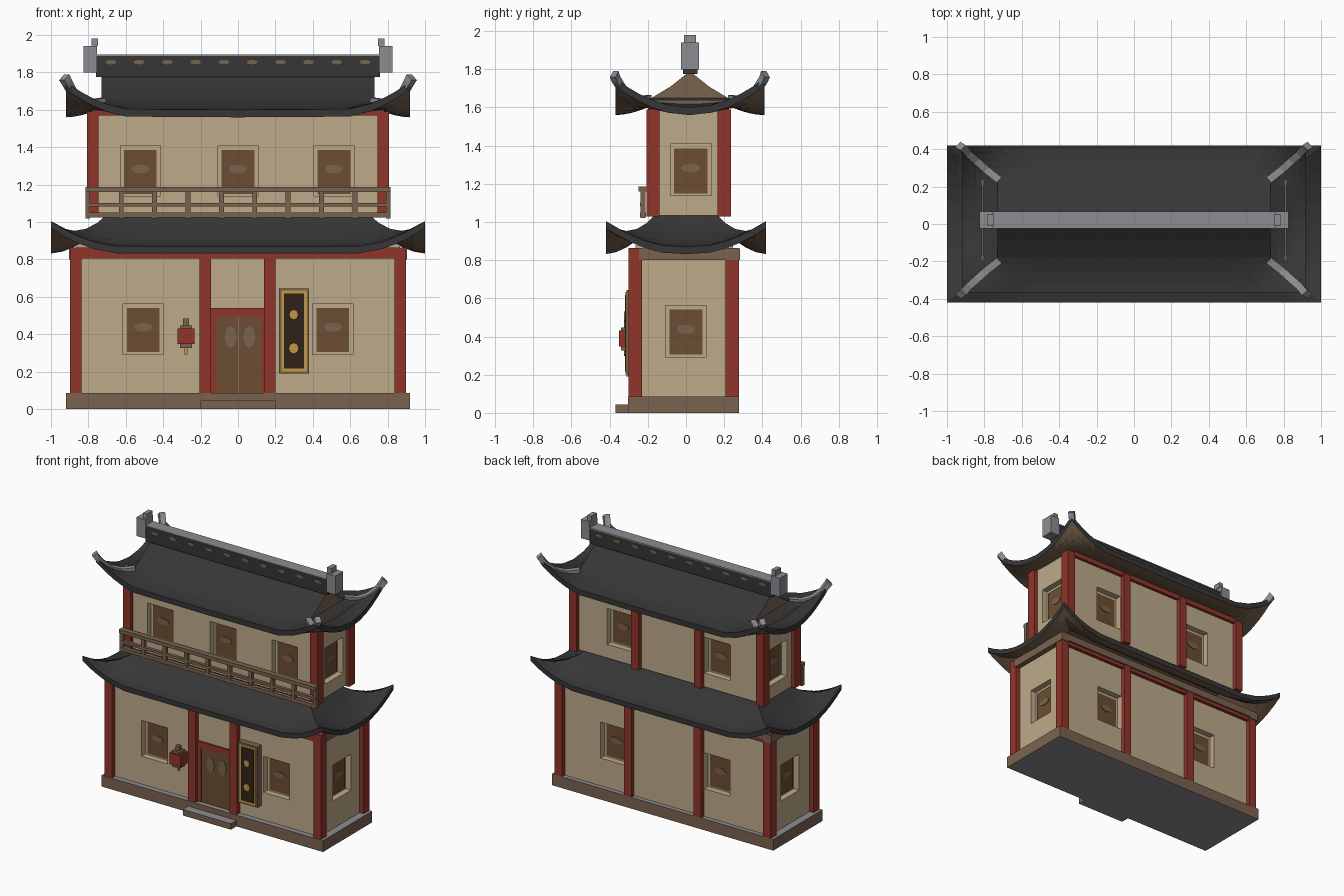
import bpy, bmesh, math
from mathutils import Matrix, Vector

if "Cube" in bpy.data.objects:
    bpy.data.objects.remove(bpy.data.objects["Cube"])


def mat(name, r, g, b):
    m = bpy.data.materials.new(name)
    lin = lambda c: ((c / 255 + 0.055) / 1.055) ** 2.4
    m.diffuse_color = (lin(r), lin(g), lin(b), 1)
    m.use_nodes = True
    m.node_tree.nodes["Principled BSDF"].inputs["Base Color"].default_value = m.diffuse_color
    return m


PLASTER = mat("plaster", 190, 170, 138)
RED = mat("red_paint", 144, 53, 42)
TILE = mat("dark_tile", 54, 54, 54)
WOOD = mat("worn_wood", 122, 99, 79)
BROWN = mat("lattice_brown", 107, 77, 50)
GREY = mat("stone_grey", 140, 140, 146)
GOLD = mat("gold", 196, 152, 70)
DARK = mat("sign_dark", 48, 34, 24)


def finish(name, bm, *mats):
    bmesh.ops.recalc_face_normals(bm, faces=bm.faces[:])
    me = bpy.data.meshes.new(name)
    bm.to_mesh(me)
    bm.free()
    for m in mats:
        me.materials.append(m)
    ob = bpy.data.objects.new(name, me)
    bpy.context.collection.objects.link(ob)
    return ob


def add_box(bm, x0, x1, y0, y1, z0, z1):
    mx = Matrix.Translation(((x0 + x1) / 2, (y0 + y1) / 2, (z0 + z1) / 2))
    bmesh.ops.create_cube(bm, size=1, matrix=mx @ Matrix.Diagonal((x1 - x0, y1 - y0, z1 - z0, 1)))


def boxes(name, m, items):
    bm = bmesh.new()
    for b in items:
        add_box(bm, *b)
    return finish(name, bm, m)


def wall_box(side, u, z, w, h, p0, p1):
    """Box on a wall: u along the wall, p0..p1 across it."""
    p0, p1 = sorted((p0, p1))
    if side in "FB":
        return (u - w / 2, u + w / 2, p0, p1, z - h / 2, z + h / 2)
    return (p0, p1, u - w / 2, u + w / 2, z - h / 2, z + h / 2)


def ovals(name, m, items):
    """Thin eight-sided plates: (side, u, z, w, h, plane)."""
    bm = bmesh.new()
    for side, u, z, w, h, p in items:
        if side in "FB":
            mx = Matrix.Translation((u, p, z)) @ Matrix.Diagonal((w, 0.008, h, 1)) @ Matrix.Rotation(math.pi / 2, 4, 'X')
        else:
            mx = Matrix.Translation((p, u, z)) @ Matrix.Diagonal((0.008, w, h, 1)) @ Matrix.Rotation(math.pi / 2, 4, 'Y')
        bmesh.ops.create_cone(bm, cap_ends=True, segments=8, radius1=0.5, radius2=0.5, depth=1, matrix=mx)
    return finish(name, bm, m)


# Stone base and step, grey on top and bottom
bm = bmesh.new()
add_box(bm, -0.92, 0.92, -0.305, 0.278, 0, 0.085)
add_box(bm, -0.2, 0.2, -0.37, -0.305, 0, 0.045)
bm.normal_update()
for f in bm.faces:
    f.material_index = int(abs(f.normal.z) > 0.5)
finish("stone_base", bm, WOOD, GREY)


# Storeys: plaster walls with recessed windows
def storey(name, hx, y0, y1, z0, z1, zw, windows):
    wall = boxes(name + "_walls", PLASTER, [(-hx, hx, y0, y1, z0, z1)])
    planes = {"F": (y0, 1), "B": (y1, -1), "L": (-hx, 1), "R": (hx, -1)}
    cuts, panels, marks = [], [], []
    for side, u in windows:
        p, inward = planes[side]
        floor = p + inward * 0.045
        cuts.append(wall_box(side, u, zw, 0.215, 0.27, p - inward * 0.05, floor))
        panels.append(wall_box(side, u, zw - 0.005, 0.175, 0.235, floor - inward * 0.007, floor + inward * 0.01))
        marks.append((side, u, zw + 0.01, 0.1, 0.05, floor - inward * 0.008))
    cutter = boxes("window_cutter", PLASTER, cuts)
    cutter.hide_render = True
    mod = wall.modifiers.new("windows", 'BOOLEAN')
    mod.object, mod.operation, mod.solver = cutter, 'DIFFERENCE', 'EXACT'
    bpy.context.view_layer.objects.active = wall
    bpy.ops.object.modifier_apply(modifier=mod.name)
    bpy.data.objects.remove(cutter)
    boxes(name + "_window_panels", BROWN, panels)
    ovals(name + "_window_marks", WOOD, marks)


storey("lower", 0.865, -0.265, 0.245, 0.08, 0.88, 0.428,
       [("F", -0.507), ("F", 0.507), ("B", -0.43), ("B", 0.43), ("L", 0), ("R", 0)])
storey("upper", 0.78, -0.178, 0.203, 1.035, 1.61, 1.273,
       [("F", -0.522), ("F", 0), ("F", 0.513), ("B", -0.405), ("B", 0.405), ("L", 0.025), ("R", 0.025)])


# Columns
def columns(name, xs_front, xs_back, yf, yb, z0, z1):
    boxes(name, RED, [(x - 0.031, x + 0.031, y - 0.035, y + 0.035, z0, z1)
                      for xs, y in ((xs_front, yf), (xs_back, yb)) for x in xs])


columns("lower_columns", (-0.867, -0.175, 0.17, 0.867), (-0.867, -0.29, 0.29, 0.867), -0.265, 0.243, 0.085, 0.865)
columns("upper_columns", (-0.777, 0.777), (-0.777, -0.26, 0.26, 0.777), -0.173, 0.2, 1.03, 1.59)

# Beams under the eaves
boxes("red_beams", RED, [(-0.86, 0.86, -0.296, -0.25, 0.805, 0.865), (-0.86, 0.86, 0.24, 0.27, 0.785, 0.81),
                         (-0.77, 0.77, -0.2, -0.17, 1.57, 1.605), (-0.77, 0.77, 0.2, 0.225, 1.57, 1.605)])
boxes("wood_beams", WOOD, [(-0.904, -0.84, -0.245, 0.284, 0.8, 0.862), (0.84, 0.904, -0.245, 0.284, 0.8, 0.862),
                           (-0.84, 0.84, 0.22, 0.284, 0.81, 0.862)])


# Curved hipped roof skirts with upturned corners
def roof(name, yc, inner, outer, z_top, z_eave, lift, thick):
    sx = [-1, -0.95, -0.9, -0.84, -0.77, -0.65, 0, 0.65, 0.77, 0.84, 0.9, 0.95]
    sy = [-1, -0.85, -0.68, -0.5, -0.3, 0, 0.3, 0.5, 0.68, 0.85]
    loop = [(s, -1, (1 - abs(s)) * outer[0]) for s in sx] + [(1, s, (1 - abs(s)) * outer[1]) for s in sy]
    loop += [(-x, -y, d) for x, y, d in loop]
    steps = [0, 0.2, 0.4, 0.6, 0.8, 1]
    bm = bmesh.new()
    layers = []
    for drop in (0, thick):
        rings = []
        for t in steps:
            hx, hy = (a + (b - a) * t for a, b in zip(inner, outer))
            z = z_top + (z_eave - z_top) * (1 - (1 - t) ** 1.8) - drop
            rings.append([bm.verts.new((x * hx, yc + y * hy, z + lift * t * t * max(0, 1 - d / 0.37) ** 1.8))
                          for x, y, d in loop])
        layers.append(rings)
    n = len(loop)

    def band(a, b, mi):
        for i in range(n):
            j = (i + 1) % n
            bm.faces.new((a[i], a[j], b[j], b[i])).material_index = mi
    for mi, rings in enumerate(layers):
        for a, b in zip(rings, rings[1:]):
            band(a, b, mi)
        bm.faces.new(rings[0]).material_index = mi
    band(layers[0][-1], layers[1][-1], 0)
    finish(name, bm, TILE, WOOD)


YC = 0.02
roof("lower_roof", 0, (0.69, 0.15), (1.0, 0.42), 1.05, 0.87, 0.135, 0.038)
roof("upper_roof", YC, (0.73, 0.2), (0.92, 0.39), 1.65, 1.6, 0.15, 0.04)

# Upper gabled roof with wooden gable ends
bm = bmesh.new()
profile = [(-0.21, 1.635), (-0.2, 1.65), (-0.1, 1.71), (0, 1.79), (0.1, 1.71), (0.2, 1.65), (0.21, 1.635)]
ends = [[bm.verts.new((x, YC + y, z)) for y, z in profile] for x in (-0.73, 0.73)]
for i in range(len(profile)):
    j = (i + 1) % len(profile)
    bm.faces.new((ends[0][i], ends[0][j], ends[1][j], ends[1][i]))
for e in ends:
    bm.faces.new(e).material_index = 1
finish("gable_roof", bm, TILE, WOOD)
boxes("gable_trim", WOOD, [(s * 0.81 - 0.006, s * 0.81 + 0.006, -0.19, 0.235, 1.6, 1.64) for s in (-1, 1)])

# Hip ridges curling up into horns
bm = bmesh.new()
path = [(0.72, 0.215, 1.665), (0.79, 0.27, 1.655), (0.84, 0.315, 1.675), (0.88, 0.35, 1.715), (0.905, 0.38, 1.765), (0.915, 0.387, 1.79)]
for sx in (-1, 1):
    for sy in (-1, 1):
        side = Vector((-sx, sy, 0)).normalized() * 0.02
        prev = None
        for k, (x, y, z) in enumerate(path):
            c = Vector((sx * x, YC + sy * y, z))
            down = Vector((sx * 0.006 * k, sy * 0.004 * k, -0.035)) * 0.9
            ring = [bm.verts.new(p) for p in (c - side, c + side, c + side + down, c - side + down)]
            if prev:
                for i in range(4):
                    bm.faces.new((prev[i], prev[(i + 1) % 4], ring[(i + 1) % 4], ring[i]))
            else:
                bm.faces.new(ring)
            prev = ring
        bm.faces.new(prev)
finish("hip_ridges", bm, GREY)

# Main ridge with cap, end blocks and ornaments
boxes("main_ridge", TILE, [(-0.76, 0.76, YC - 0.035, YC + 0.04, 1.775, 1.888)])
boxes("ridge_cap", GREY, [(-0.76, 0.76, YC - 0.043, YC + 0.047, 1.888, 1.896)])
boxes("ridge_ends", GREY, [b for s in (-1, 1) for b in (
    (s * 0.79 - 0.037, s * 0.79 + 0.037, YC - 0.045, YC + 0.047, 1.8, 1.94),
    (s * 0.765 - 0.017, s * 0.765 + 0.017, YC - 0.03, YC + 0.033, 1.94, 1.98))])
ovals("ridge_ornaments", WOOD, [(s, -0.68 + 0.151 * i, 1.855, 0.06, 0.025, p)
                                for s, p in (("F", YC - 0.035), ("B", YC + 0.04)) for i in range(10)])

# Balcony railing
rails = [(-0.815, 0.815, -0.25, -0.208, 1.16, 1.187), (-0.81, 0.81, -0.24, -0.215, 1.082, 1.102),
         (-0.815, 0.815, -0.24, -0.21, 1.025, 1.05)]
posts = [(x - 0.013, x + 0.013, -0.239, -0.212, 1.02, 1.165) for x in (-0.803 + 0.1785 * i for i in range(10))]
boxes("balcony_railing", WOOD, rails + posts)

# Front door
boxes("door_frame", RED, [(-0.145, 0.14, -0.275, -0.26, 0.495, 0.54), (-0.145, -0.115, -0.275, -0.26, 0.085, 0.5),
                          (0.125, 0.14, -0.275, -0.26, 0.085, 0.5)])
boxes("door_leaves", BROWN, [(-0.115, 0.003, -0.268, -0.26, 0.085, 0.495), (0.006, 0.125, -0.268, -0.26, 0.085, 0.495)])
ovals("door_panels", WOOD, [("F", x, 0.385, 0.065, 0.12, -0.268) for x in (-0.04, 0.06)])

# Hanging sign
boxes("sign_board", WOOD, [(0.22, 0.38, -0.312, -0.26, 0.19, 0.645)])
boxes("sign_border", GOLD, [(0.232, 0.368, -0.316, -0.31, 0.202, 0.633)])
boxes("sign_face", DARK, [(0.247, 0.353, -0.32, -0.312, 0.217, 0.618)])
ovals("sign_marks", GOLD, [("F", 0.298, 0.505, 0.045, 0.05, -0.32), ("F", 0.298, 0.325, 0.05, 0.055, -0.32)])

# Lantern
boxes("lantern_body", RED, [(-0.323, -0.233, -0.352, -0.266, 0.347, 0.432)])
boxes("lantern_caps", WOOD, [(-0.31, -0.246, -0.341, -0.277, 0.432, 0.448), (-0.293, -0.263, -0.324, -0.294, 0.448, 0.483),
                             (-0.31, -0.246, -0.341, -0.277, 0.327, 0.347)])
boxes("lantern_tassel", GOLD, [(-0.285, -0.271, -0.316, -0.302, 0.293, 0.327)])
